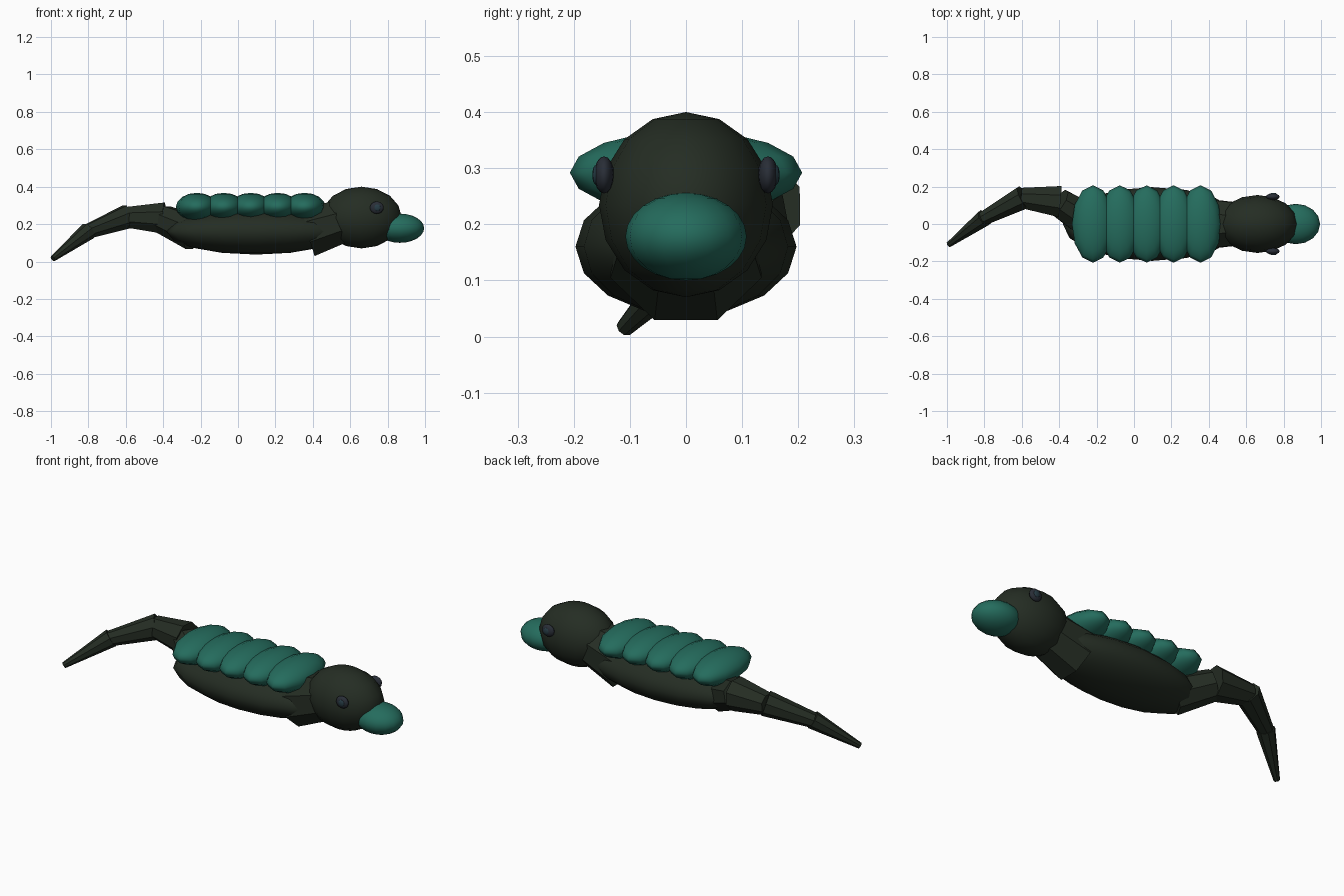
import bpy
import math
from mathutils import Vector, Quaternion

if "Cube" in bpy.data.objects:
    bpy.data.objects.remove(bpy.data.objects["Cube"])


def material(name, color):
    mat = bpy.data.materials.new(name)
    mat.use_nodes = True
    mat.diffuse_color = (*color, 1)
    mat.node_tree.nodes["Principled BSDF"].inputs["Base Color"].default_value = (*color, 1)
    return mat


skin = material("dark green skin", (0.018, 0.026, 0.017))
teal = material("teal", (0.018, 0.15, 0.11))
eye_gray = material("eye slate", (0.022, 0.027, 0.038))
pupil_blue = material("pupil blue", (0.02, 0.045, 0.06))


def ellipsoid(name, center, radii, mat, segments=12, rings=8):
    """Smooth low-resolution sphere scaled to the given radii."""
    bpy.ops.mesh.primitive_uv_sphere_add(segments=segments, ring_count=rings,
                                         radius=1, location=center)
    obj = bpy.context.object
    obj.name = name
    obj.scale = radii
    obj.data.materials.append(mat)
    bpy.ops.object.shade_smooth()
    return obj


def link(name, start, end, r_start, r_end, mat):
    """Flat-faced eight-sided taper running between two points."""
    a, b = Vector(start), Vector(end)
    bpy.ops.mesh.primitive_cone_add(vertices=8, radius1=r_start, radius2=r_end,
                                    depth=(b - a).length, location=(a + b) / 2)
    obj = bpy.context.object
    obj.name = name
    obj.rotation_mode = 'QUATERNION'
    roll = Quaternion((0, 0, 1), math.pi / 8)
    obj.rotation_quaternion = (b - a).to_track_quat('Z', 'Y') @ roll
    obj.data.materials.append(mat)
    return obj


# Body, neck and head
ellipsoid("body", (0.097, 0, 0.16), (0.478, 0.197, 0.123), skin, 16)
link("neck", (0.37, 0, 0.158), (0.54, 0, 0.21), 0.146, 0.125, skin)
ellipsoid("head", (0.66, 0, 0.235), (0.215, 0.155, 0.165), skin, 16)
ellipsoid("beak", (0.865, 0, 0.178), (0.13, 0.108, 0.078), teal, 16, 12)

# Eyes with a small raised pupil
for side, y in (("left", 1), ("right", -1)):
    ellipsoid(side + "_eye", (0.742, y * 0.146, 0.288), (0.037, 0.018, 0.033), eye_gray)
    ellipsoid(side + "_pupil", (0.745, y * 0.16, 0.288), (0.018, 0.007, 0.018), pupil_blue)

# Overlapping plates across the back
for i in range(5):
    ellipsoid(f"back_plate_{i + 1}", (-0.22 + 0.144 * i, 0, 0.292),
              (0.112, 0.207, 0.075), teal)

# Curved tail: start, end, start radius, end radius
tail = [
    ((-0.235, 0.01, 0.155), (-0.4, 0.115, 0.225), 0.1, 0.08),
    ((-0.395, 0.12, 0.232), (-0.605, 0.14, 0.237), 0.09, 0.058),
    ((-0.59, 0.143, 0.24), (-0.805, 0.03, 0.16), 0.067, 0.04),
    ((-0.8, 0.033, 0.163), (-0.99, -0.11, 0.015), 0.048, 0.016),
]
for i, segment in enumerate(tail):
    link(f"tail_segment_{i + 1}", *segment, skin)
